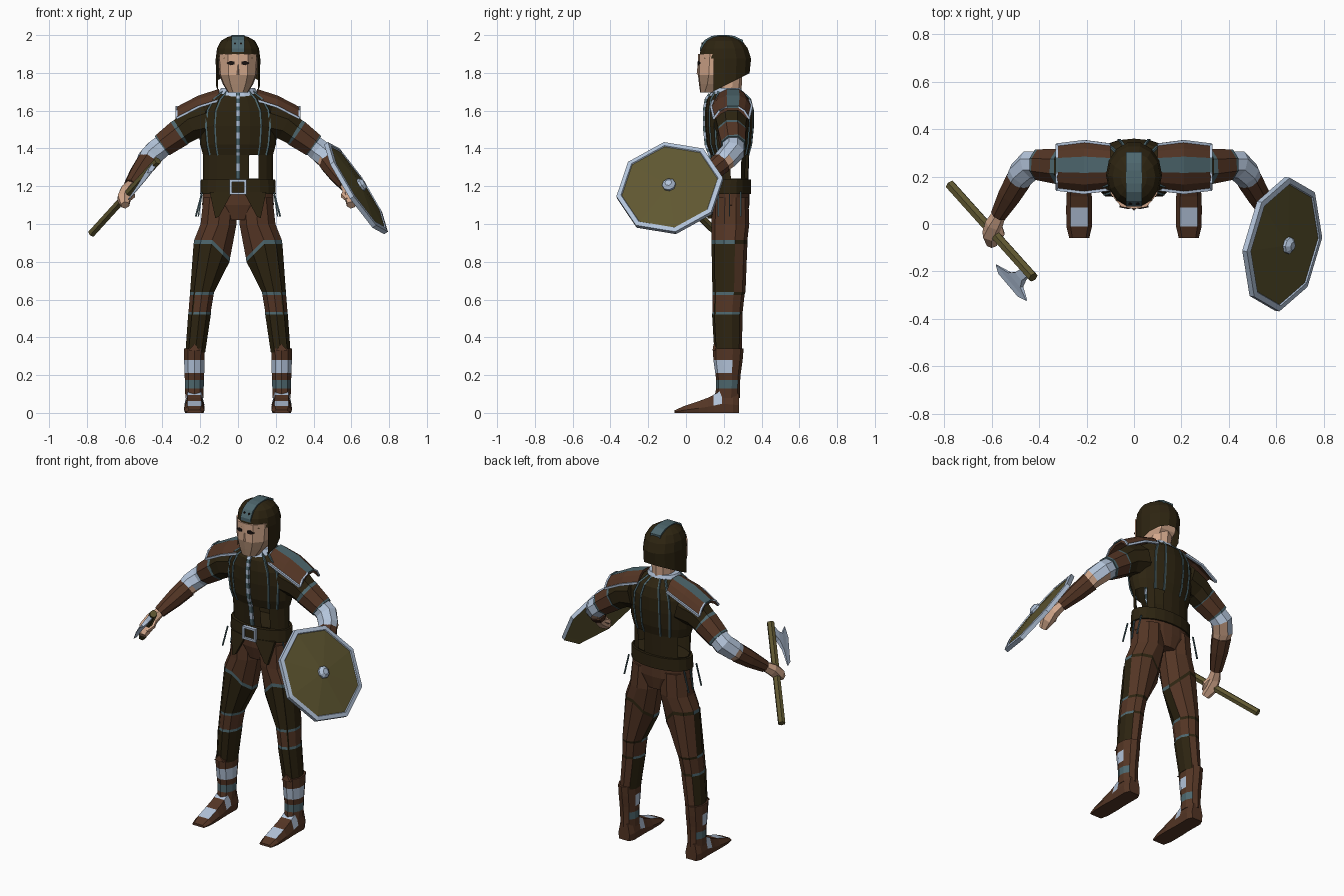
import bpy, bmesh, math
from mathutils import Vector as V

if "Cube" in bpy.data.objects:
    bpy.data.objects.remove(bpy.data.objects["Cube"])

COL = {"dark_leather": (0.026, 0.0175, 0.0055), "brown_leather": (0.088, 0.036, 0.018),
       "steel": (0.45, 0.55, 0.70), "teal_trim": (0.075, 0.135, 0.155),
       "skin": (0.65, 0.39, 0.26), "stubble": (0.42, 0.26, 0.17),
       "olive_wood": (0.115, 0.095, 0.03), "eye_black": (0.01, 0.006, 0.005)}
MAT = {}
for key, c in COL.items():
    MAT[key] = bpy.data.materials.new(key)
    MAT[key].diffuse_color = (*c, 1)
DARK, BROWN, STEEL, TEAL, SKIN, STUB, WOOD, BLACK = COL


def loft(name, rings, colour, cap=True, both=False):
    """Skin rings of points; colour is a name or rule(segment, side, centre)."""
    rule = colour if callable(colour) else (lambda s, k, c: colour)
    for sx, side in ((1, "left_"), (-1, "right_")) if both else ((1, ""),):
        me = bpy.data.meshes.new(side + name)
        bm = bmesh.new()
        used = []
        vs = [[bm.verts.new((p[0] * sx, p[1], p[2])) for p in r] for r in rings]

        def face(loop, pts, s, k):
            col = rule(s, k, sum((V(p) for p in pts), V()) / len(pts))
            if col is None:
                return
            if col not in used:
                used.append(col)
                me.materials.append(MAT[col])
            bm.faces.new(loop).material_index = used.index(col)
        n = len(rings[0])
        for s in range(len(rings) - 1):
            for k in range(n):
                idx = ((s, k), (s, (k + 1) % n), (s + 1, (k + 1) % n), (s + 1, k))
                face([vs[a][b] for a, b in idx], [rings[a][b] for a, b in idx], s, k)
        if cap:
            face(vs[0], rings[0], 0, -1)
            face(vs[-1], rings[-1], len(rings) - 2, -1)
        bmesh.ops.recalc_face_normals(bm, faces=bm.faces)
        bm.to_mesh(me)
        bm.free()
        bpy.context.collection.objects.link(bpy.data.objects.new(side + name, me))


def level(z, hw, y0, y1, n=20, cx=0, phase=0.0, drop=0.0):
    """Horizontal ellipse ring, starting at the front; drop lowers the inner side."""
    out = []
    for i in range(n):
        a = 2 * math.pi * (i + phase) / n
        s = math.sin(a)
        out.append((cx + hw * s, (y0 + y1) / 2 - (y1 - y0) / 2 * math.cos(a), z - drop * max(0, -s)))
    return out


def tube(name, pts, radii, colour, n=4, both=False):
    """Rings square to a path."""
    pts = [V(p) for p in pts]
    radii = radii if isinstance(radii, (list, tuple)) else [radii] * len(pts)
    rings = []
    for i, p in enumerate(pts):
        d = (pts[min(i + 1, len(pts) - 1)] - pts[max(i - 1, 0)]).normalized()
        ref = V((0, 1, 0)) if abs(d.y) < 0.8 else V((0, 0, 1))
        u = d.cross(ref).normalized()
        w = d.cross(u)
        rings.append([p + radii[i] * (math.cos(t) * u + math.sin(t) * w)
                      for t in (2 * math.pi * (k + 0.5) / n for k in range(n))])
    loft(name, rings, colour, both=both)


# Jacket, with open slits at the waist
TORSO = [level(*r) for r in ((1.2, .185, .145, .33), (1.24, .185, .145, .33), (1.365, .185, .13, .335),
                             (1.42, .2, .11, .35), (1.52, .21, .1, .36), (1.6, .2, .1, .36),
                             (1.66, .16, .11, .345), (1.7, .1, .14, .30))]
SLITS = (1, 8, 5, 6, 13, 14)
loft("jacket", TORSO, lambda s, k, c: None if s == 1 and k in SLITS else DARK)
for col in (2, 3, 8, 9):
    tube("jacket_seam_%d" % col, [r[col] for r in TORSO[2:]], .007, TEAL, both=True)
placket = []
for a, b in zip(TORSO[1:-1], TORSO[2:]):
    placket += [V(a[0]).lerp(V(b[0]), t) for t in (0, .33, .66)]
tube("front_placket", placket, .016, lambda s, k, c: STEEL if s % 2 else TEAL)
loft("collar", [level(1.675, .115, .12, .31), level(1.72, .09, .14, .29)], STEEL)

# Belt, buckle, skirt points and hanging laces
loft("belt", [level(1.16, .2, .12, .345), level(1.235, .197, .125, .345)], DARK)


def rect(hx, hz, y):
    return [(a * hx, y, 1.195 + b * hz) for a, b in ((-1, -1), (1, -1), (1, 1), (-1, 1))]


loft("buckle", [rect(.045, .04, .125), rect(.045, .04, .105), rect(.033, .028, .105), rect(.033, .028, .118)],
     lambda s, k, c: DARK if k < 0 and c.y > .11 and c.y < .12 else STEEL)
loft("skirt_point", [[(.03, y, 1.17), (.15, y + .03, 1.17), (.12, y, 1.03), (.1, y, 1.04)] for y in (.115, .135)],
     DARK, both=True)
for i, (dx, y) in enumerate(((.225, .17), (.21, .23), (.222, .29))):
    tube("hanging_lace_%d" % i, [(.19, y, 1.17), (dx, y, 1.04)], .005, TEAL, both=True)

# Trousers and plated legs
loft("hips", [level(1.18, .185, .14, .335), level(1.1, .19, .14, .335), level(1.02, .1, .16, .32)], BROWN)
LEG = [level(z, rx, y0, y1, 10, cx, 0, t) for z, cx, rx, y0, y1, t in (
    (1.14, .095, .092, .14, .33, 0), (1.0, .103, .1, .135, .335, 0), (.915, .137, .1, .135, .325, .1),
    (.895, .14, .1, .135, .325, .1), (.64, .19, .067, .14, .315, 0), (.625, .192, .066, .14, .31, 0),
    (.535, .203, .062, .14, .3, 0), (.52, .204, .063, .138, .3, 0), (.32, .226, .055, .15, .295, 0))]
PLATES = (BROWN, BROWN, TEAL, DARK, TEAL, BROWN, TEAL, DARK)
loft("leg", LEG, lambda s, k, c: PLATES[s] if c.y < .265 else (DARK if s in (2, 4, 6) else BROWN), both=True)
tube("leg_seam", [r[1] for r in LEG[3:]], .005, DARK, both=True)

# Boots, banded at the front and sides
BOOT = [level(z, rx, y0, y1, 10, .231) for z, rx, y0, y1 in (
    (.34, .058, .142, .305), (.28, .057, .145, .3), (.21, .055, .155, .29), (.175, .053, .16, .287),
    (.13, .052, .16, .285), (.08, .05, .15, .285))]
BANDS = (BROWN, STEEL, BROWN, TEAL, BROWN)
loft("boot", BOOT, lambda s, k, c: BANDS[s] if c.y < .262 else BROWN, both=True)
loft("boot_tongue", [[(.2, y, .33), (.262, y, .33), (.231, y + .006, .365)] for y in (.14, .165)], BROWN, both=True)
FOOT = [[(.231 + a * hw, y, z) for a, z in
         ((-.9, 0), (.9, 0), (1, h * .4), (.68, h), (-.68, h), (-1, h * .4))]
        for y, hw, h in ((.28, .038, .1), (.25, .053, .11), (.19, .052, .12), (.145, .052, .095),
                         (.115, .053, .08), (.07, .055, .063), (-.01, .054, .036), (-.06, .042, .014))]
loft("foot", FOOT, lambda s, k, c: STEEL if (s == 5 and k == 3) or (s == 2 and k in (2, 3, 4))
     else BROWN, both=True)

# Arms: sleeve, cuff, elbow cloth over bare skin, bracer, hand
tube("upper_arm", [(.16, .24, 1.55), (.25, .24, 1.525), (.325, .243, 1.47)], [.1, .088, .074], DARK, 8, True)
tube("arm_cuff", [(.3, .243, 1.487), (.312, .243, 1.48), (.395, .25, 1.42), (.403, .25, 1.414)],
     [.08, .08, .07, .068], lambda s, k, c: BROWN if s == 1 else TEAL, 8, True)
tube("elbow_cloth", [(.38, .25, 1.43), (.435, .25, 1.385), (.475, .21, 1.345), (.495, .17, 1.31)],
     [.06, .064, .06, .05],
     lambda s, k, c: SKIN if (s == 2 and c.z < 1.338) or (s == 1 and c.z < 1.33) else STEEL, 8, True)
tube("bracer", [(.484, .19, 1.325), (.522, .125, 1.272), (.57, .04, 1.205)], [.058, .052, .036], BROWN, 8, True)
tube("hand", [(.565, .05, 1.21), (.59, .0, 1.175), (.603, -.045, 1.135), (.598, -.085, 1.1)],
     [.028, .038, .04, .024], SKIN, 6, True)
tube("thumb", [(.575, .01, 1.18), (.56, -.04, 1.15), (.575, -.075, 1.13)], [.015, .017, .01], SKIN, 5, True)

# Shoulder guards with metal edging
SEC = ((.13, -.06), (.165, -.02), (.215, 0), (.285, 0), (.32, -.02), (.35, -.06),
       (.338, -.063), (.31, -.038), (.28, -.018), (.22, -.018), (.175, -.038), (.142, -.063))
PAD = [[(x, .24 + (y - .24) * w, top + dz) for y, dz in SEC]
       for x, top, w in ((.1, 1.715, .85), (.21, 1.68, .98), (.325, 1.62, .85))]
loft("shoulder_guard", PAD, lambda s, k, c: TEAL if k == 2 else BROWN, both=True)
for label, k in (("front", 0), ("back", 5)):
    tube("shoulder_edge_" + label, [r[k] for r in PAD], .009, STEEL, both=True)
tube("shoulder_edge_outer", PAD[2][:6], .007, lambda s, k, c: TEAL if s == 2 else STEEL, both=True)

# Head
loft("neck", [level(1.64, .065, .15, .29, 10), level(1.82, .065, .15, .3, 10)], SKIN)


def skull(z, hw, y0, y1):
    return [(hw * a, y0 + (y1 - y0) * b, z) for a, b in
            ((-.5, 0), (0, -.03), (.5, 0), (.93, .22), (1, .6), (.5, 1), (-.5, 1), (-1, .6), (-.93, .22))]


loft("face", [skull(*r) for r in ((1.695, .052, .078, .17), (1.74, .08, .074, .25),
                                  (1.79, .1, .07, .3), (1.9, .106, .072, .32))],
     lambda s, k, c: STUB if s < 2 and c.y < .2 else SKIN)
loft("nose", [[(-.012, .07, 1.79), (.012, .07, 1.79), (0, .056, 1.793)],
              [(-.004, .07, 1.85), (.004, .07, 1.85), (0, .063, 1.85)]], SKIN)
loft("eye", [[(.04 + .021 * a, y + .004 * (a + 1), 1.852 + .012 * b) for a, b in
              ((-1, -.6), (0, -1), (1, 0), (0, 1), (-1, .6))] for y in (.062, .07)], BLACK, both=True)

# Helmet: dome, crest band, and a sloping neck and cheek guard
DOME = [level(*r, 14, 0, .5) for r in ((1.875, .118, .064, .348), (1.93, .111, .077, .33),
                                       (1.97, .09, .1, .3), (1.99, .055, .135, .255), (1.997, .03, .165, .225))]
loft("helmet_dome", DOME, DARK)
guard = [(x, y, 1.70 + .5 * (max(y, .14) - .14)) for x, y, z in level(0, .117, .068, .34, 14, 0, .5)]
loft("helmet_guard", [DOME[0], guard], lambda s, k, c: DARK if c.y > .14 else None, cap=False)
CREST = ((.073, 1.93), (.097, 1.973), (.135, 1.995), (.17, 2.0), (.225, 2.0), (.258, 1.995), (.303, 1.973))
loft("helmet_crest", [[(a * .034, y, z - d) for a, d in ((-1, 0), (1, 0), (1, .02), (-1, .02))]
                      for y, z in CREST], TEAL)
loft("helmet_rivet", [[(.016 + .007 * a, y, 1.955 + .007 * b) for a, b in ((-1, 0), (0, -1), (1, 0), (0, 1))]
                      for y in (.082, .095)], BLACK, both=True)

# Octagonal shield on the left hand, turned a little forward
CEN, N = V((.625, -.085, 1.19)), V((.83, -.16, .535)).normalized()
W = N.cross(V((0, -1, 0))).normalized()
W = W if W.z > 0 else -W
U = W.cross(N)
U = U if U.y > 0 else -U


def octagon(r, h):
    return [CEN + N * h + r * (math.cos(t) * U + math.sin(t) * W)
            for t in (math.radians(6 + 45 * k) for k in range(8))]


loft("shield", [octagon(.262, -.01), octagon(.287, -.012), octagon(.287, .012), octagon(.262, .016),
                octagon(.258, .01), octagon(.03, .028)],
     lambda s, k, c: WOOD if s > 3 or s == 0 or k < 0 else STEEL)
loft("shield_boss", [octagon(.036, .02), octagon(.036, .04), octagon(.018, .055)], STEEL)

# Axe in the right hand
tube("axe_handle", [(-.775, .165, .95), (-.425, -.225, 1.335)], .022, WOOD, 6)
D = V((.51, -.6, .6)).normalized()
SOCKET, EDGE = V((-.45, -.2, 1.31)), V((-.52, -.25, 1.2))
SIDE = D.cross(EDGE - SOCKET).normalized()


def blade(t, half, thick):
    c = SOCKET.lerp(EDGE, t)
    return [c + D * (half * a) + SIDE * (thick * b) for a, b in ((-1, -1), (1, -1), (1, 1), (-1, 1))]


loft("axe_head", [blade(.1, .026, .012), blade(.4, .028, .012), blade(.7, .05, .008),
                  blade(.95, .125, .003), blade(1.15, .08, .001)], STEEL)

for m in bpy.data.materials:
    if m.users and not m.is_grease_pencil:
        m.use_nodes = True
        m.node_tree.nodes["Principled BSDF"].inputs["Base Color"].default_value = m.diffuse_color
